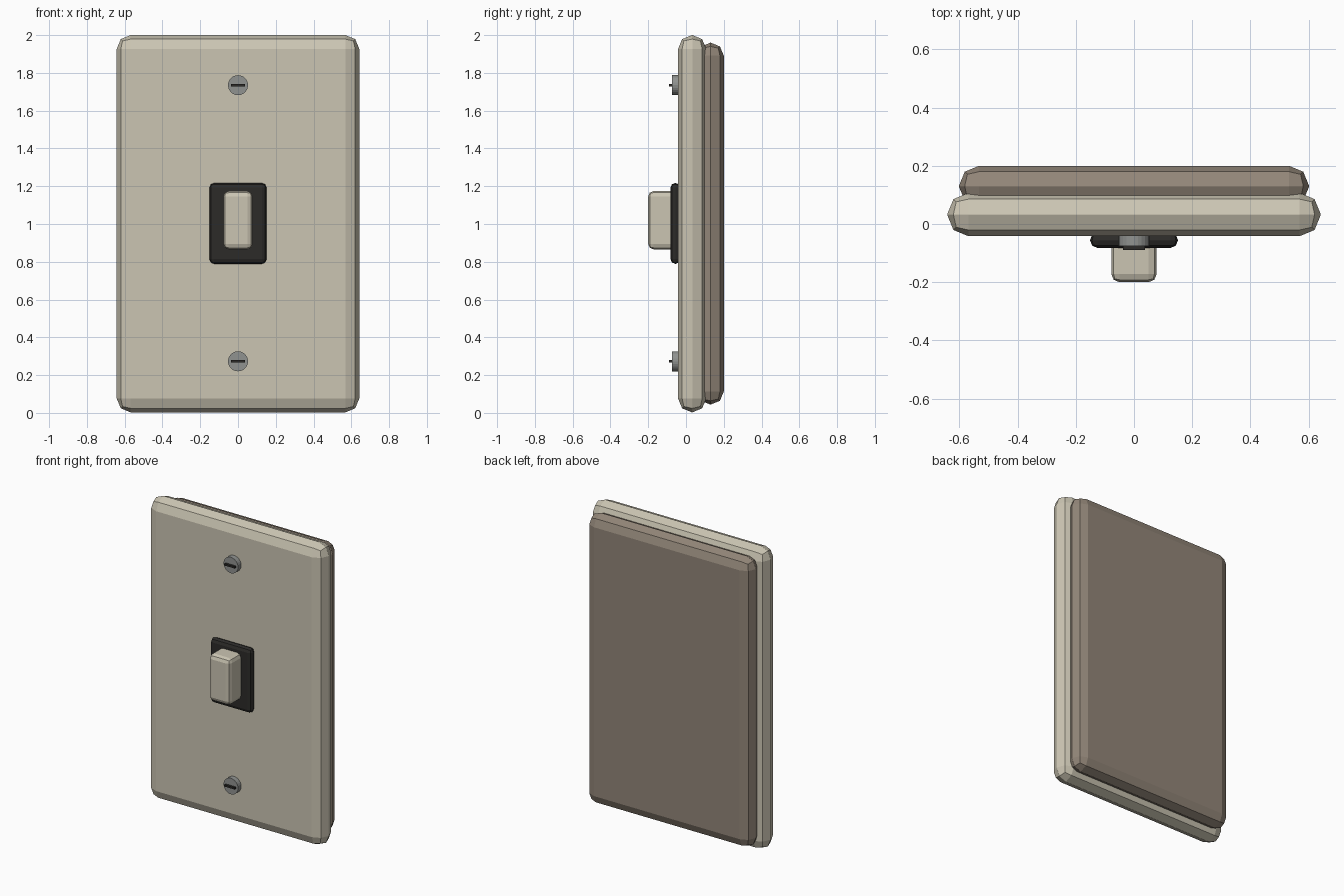
import bpy, bmesh, math
from mathutils import Matrix

if "Cube" in bpy.data.objects:
    bpy.data.objects.remove(bpy.data.objects["Cube"])


def material(name, rgb):
    m = bpy.data.materials.new(name)
    m.diffuse_color = (*rgb, 1)
    m.use_nodes = True
    m.node_tree.nodes["Principled BSDF"].inputs["Base Color"].default_value = m.diffuse_color
    return m


cream = material("cream", (0.60, 0.56, 0.45))
taupe = material("taupe", (0.29, 0.24, 0.19))
black = material("black", (0.025, 0.024, 0.022))
steel = material("steel", (0.28, 0.29, 0.28))


def finish(bm, name, mat):
    me = bpy.data.meshes.new(name)
    bm.to_mesh(me)
    bm.free()
    ob = bpy.data.objects.new(name, me)
    bpy.context.collection.objects.link(ob)
    me.materials.append(mat)
    return ob


def box(name, x, y, z, mat, bevel=0.0):
    """Box from (min, max) ranges, edges rounded by two flat segments."""
    bm = bmesh.new()
    mid = [(a + b) / 2 for a, b in (x, y, z)]
    size = [b - a for a, b in (x, y, z)]
    bmesh.ops.create_cube(bm, size=1, matrix=Matrix.Translation(mid) @ Matrix.Diagonal((*size, 1)))
    if bevel:
        bmesh.ops.bevel(bm, geom=bm.edges[:], offset=bevel, segments=2,
                        profile=0.5, affect='EDGES')
    return finish(bm, name, mat)


def screw_head(name, z):
    bm = bmesh.new()
    bmesh.ops.create_cone(
        bm, cap_ends=True, segments=24, radius1=0.053, radius2=0.053, depth=0.055,
        matrix=Matrix.Translation((0, -0.0475, z)) @ Matrix.Rotation(math.pi / 2, 4, 'X'))
    return finish(bm, name, steel)


# Wall plate and the backing box behind it
box("wall_plate", (-0.642, 0.642), (-0.042, 0.107), (0.003, 2.0), cream, 0.073)
box("backing_plate", (-0.602, 0.602), (0.06, 0.2), (0.044, 1.96), taupe, 0.069)

# Switch surround and rocker
box("switch_surround", (-0.151, 0.151), (-0.082, -0.03), (0.789, 1.217), black, 0.025)
box("rocker", (-0.078, 0.078), (-0.2, -0.05), (0.866, 1.174), cream, 0.028)

# Slotted screws above and below the switch
for side, z in (("upper", 1.735), ("lower", 0.273)):
    screw_head(side + "_screw", z)
    box(side + "_screw_slot", (-0.038, 0.038), (-0.09, -0.07), (z - 0.006, z + 0.006), black)
